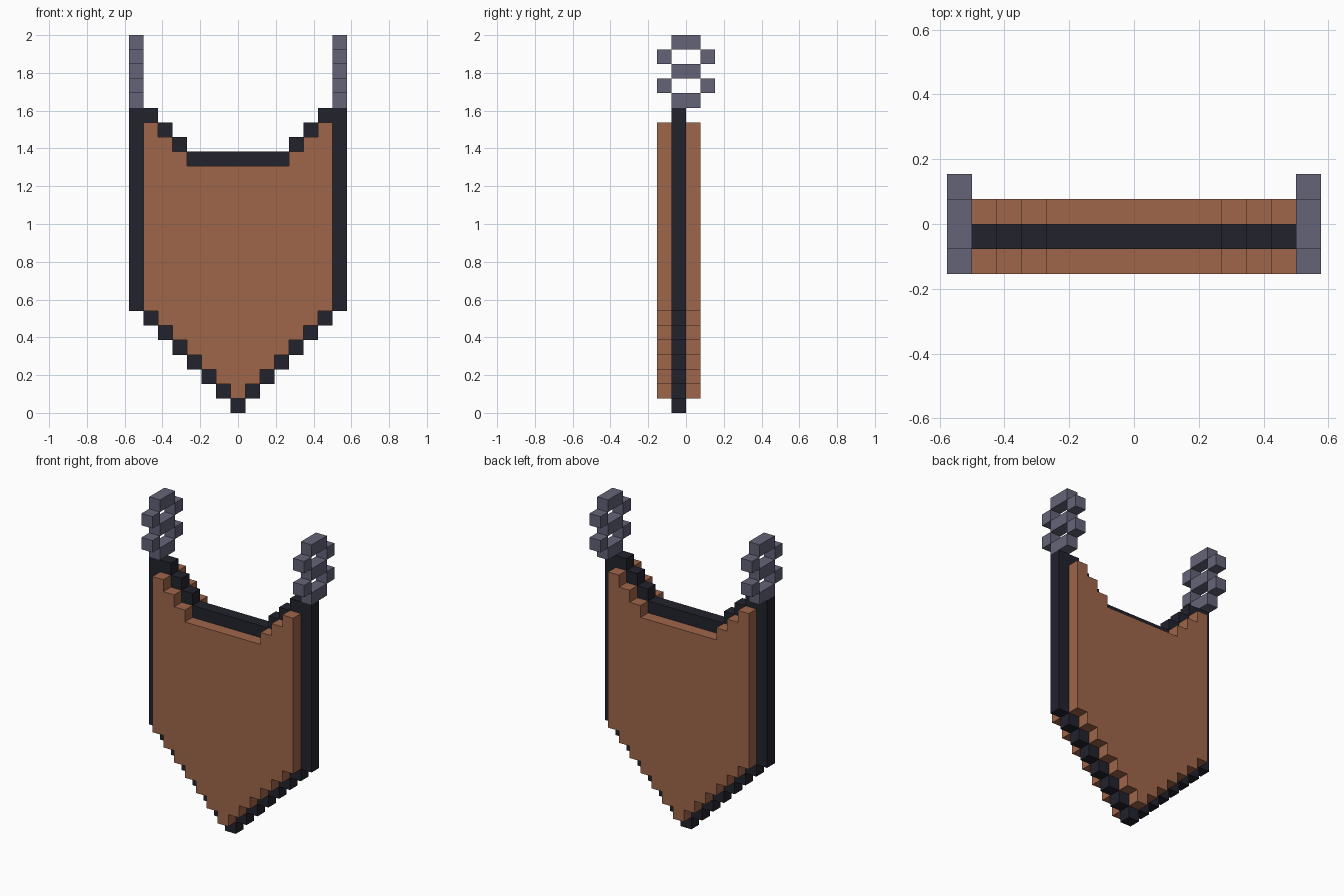
import bpy, bmesh
from mathutils import Matrix, Vector

if "Cube" in bpy.data.objects:
    bpy.data.objects.remove(bpy.data.objects["Cube"], do_unlink=True)

U = 2 / 26  # size of one block


def material(name, rgb):
    m = bpy.data.materials.new(name)
    m.use_nodes = True
    m.diffuse_color = (*rgb, 1)
    m.node_tree.nodes["Principled BSDF"].inputs["Base Color"].default_value = (*rgb, 1)
    return m


leather = material("leather brown", (0.347, 0.133, 0.069))
iron = material("dark iron", (0.0160, 0.0160, 0.0265))
steel = material("steel grey", (0.127, 0.127, 0.188))


def finish(name, bm, mat):
    bmesh.ops.recalc_face_normals(bm, faces=bm.faces)
    mesh = bpy.data.meshes.new(name)
    bm.to_mesh(mesh)
    bm.free()
    mesh.materials.append(mat)
    obj = bpy.data.objects.new(name, mesh)
    bpy.context.collection.objects.link(obj)
    return obj


def blocks(name, boxes, mat):
    """One object from boxes (x0, x1, y0, y1, z0, z1), in block units."""
    bm = bmesh.new()
    for x0, x1, y0, y1, z0, z1 in boxes:
        centre = Vector((x0 + x1, y0 + y1, z0 + z1)) * U / 2
        size = Vector((x1 - x0, y1 - y0, z1 - z0)) * U
        bmesh.ops.create_cube(bm, size=1, matrix=Matrix.Translation(centre) @ Matrix.Diagonal((*size, 1)))
    return finish(name, bm, mat)


# Body: stepped shield outline, pushed through three blocks of depth
def body_top(k):
    return 17 + max(0, k - 3)


right_half = [(0.5, 1)]
for k in range(1, 7):                      # climb the pointed bottom
    right_half += [(k - 0.5, k + 1), (k + 0.5, k + 1)]
for k in range(6, 3, -1):                  # step down to the neckline
    right_half += [(k + 0.5, body_top(k)), (k - 0.5, body_top(k))]
right_half.append((3.5, body_top(3)))
outline = []
for p in right_half:
    if p not in outline:
        outline.append(p)
outline += [(-x, z) for x, z in reversed(outline)]

bm = bmesh.new()
face = bm.faces.new([bm.verts.new((x * U, -2 * U, z * U)) for x, z in outline])
result = bmesh.ops.extrude_face_region(bm, geom=[face])
moved = [v for v in result["geom"] if isinstance(v, bmesh.types.BMVert)]
bmesh.ops.translate(bm, verts=moved, vec=(0, 3 * U, 0))
finish("body_panel", bm, leather)

# Rim: one-block border around the middle layer
blocks("bottom_tip", [(-0.5, 0.5, -1, 0, 0, 1)], iron)
blocks("neck_rim", [(-3.5, 3.5, -1, 0, 17, 18)], iron)
for side, s in (("left", 1), ("right", -1)):
    def span(a, b):
        return (a, b) if s > 0 else (-b, -a)

    blocks(f"{side}_lower_rim", [(*span(k - 0.5, k + 0.5), -1, 0, k, k + 1) for k in range(1, 7)], iron)
    blocks(f"{side}_side_rim", [(*span(6.5, 7.5), -1, 0, 7, 21)], iron)
    blocks(f"{side}_shoulder_rim",
           [(*span(k - 0.5, k + 0.5), -1, 0, body_top(k), body_top(k) + 1) for k in range(4, 7)], iron)

    # Chain: cross bars with paired side blocks between them
    x = span(6.5, 7.5)
    chain = [(*x, -1, 1, z, z + 1) for z in (21, 23, 25)]
    chain += [(*x, y, y + 1, z, z + 1) for z in (22, 24) for y in (-2, 1)]
    blocks(f"{side}_chain", chain, steel)
